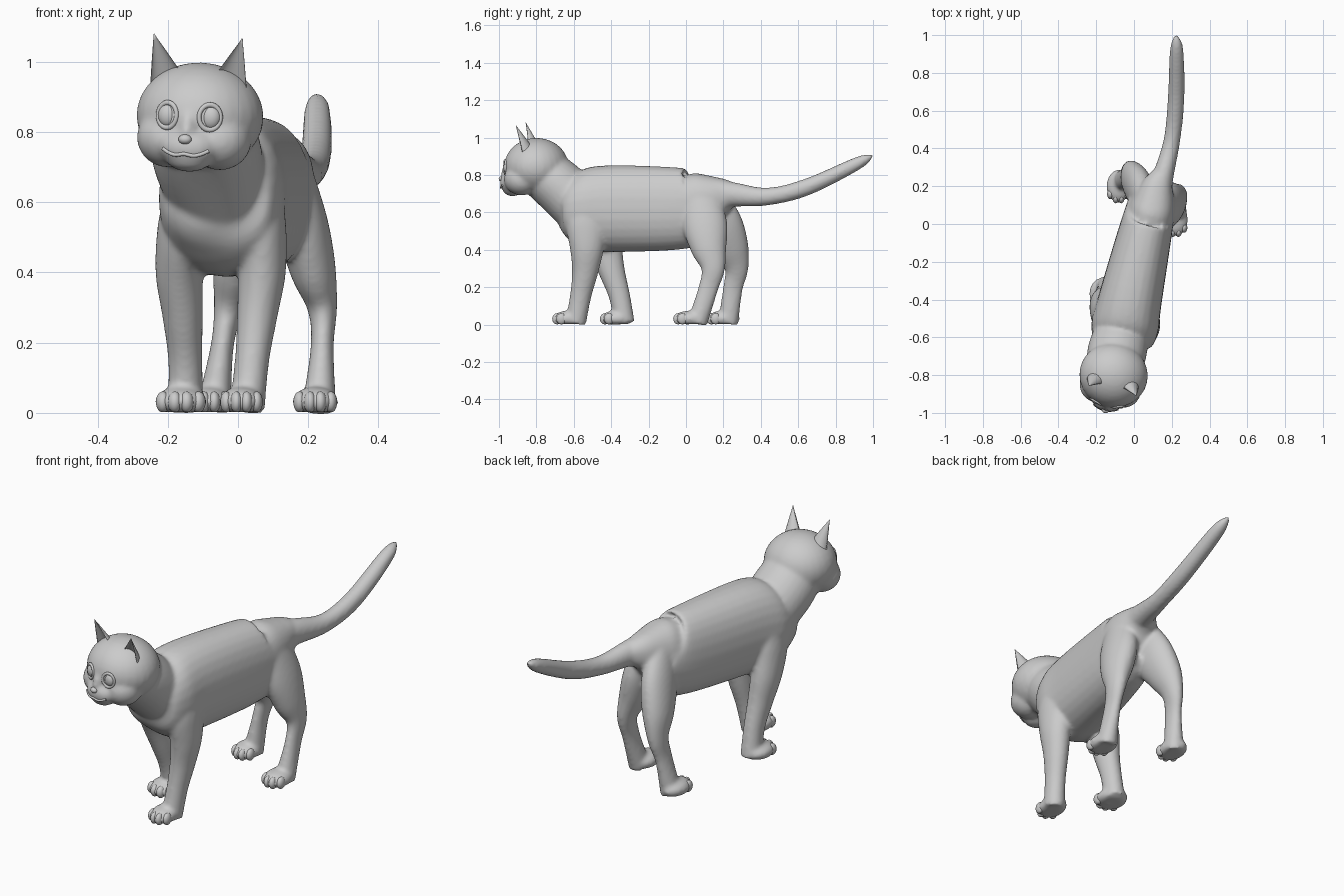
import bpy, bmesh, math
from mathutils import Vector, Matrix, Euler

if "Cube" in bpy.data.objects:
    bpy.data.objects.remove(bpy.data.objects["Cube"])


def finish(name, bm):
    bmesh.ops.recalc_face_normals(bm, faces=bm.faces[:])
    me = bpy.data.meshes.new(name)
    bm.to_mesh(me)
    bm.free()
    ob = bpy.data.objects.new(name, me)
    bpy.context.collection.objects.link(ob)
    for p in me.polygons:
        p.use_smooth = True
    return ob


def catmull(secs, steps=6):
    """Smoothly interpolate a list of (x, y, z, half_width, half_depth)."""
    out, n = [], len(secs)
    for i in range(n - 1):
        p = [secs[min(max(i + k, 0), n - 1)] for k in (-1, 0, 1, 2)]
        for s in range(steps):
            t = s / steps
            out.append([0.5 * (2 * b + (c - a) * t + (2 * a - 5 * b + 4 * c - d) * t * t
                               + (3 * b - a - 3 * c + d) * t ** 3) for a, b, c, d in zip(*p)])
    return out + [list(secs[-1])]


def bridge(bm, rings):
    """Skin a stack of rings and cap both ends."""
    n = len(rings[0])
    for r, s in zip(rings, rings[1:]):
        for k in range(n):
            bm.faces.new((r[k], r[(k + 1) % n], s[(k + 1) % n], s[k]))
    bm.faces.new(rings[0])
    bm.faces.new(rings[-1])


def loft(bm, secs, power=2.0, n=28):
    """Closed tube of (super)elliptical rings square to the path."""
    pts, rings = catmull(secs), []
    for i, (x, y, z, a, b) in enumerate(pts):
        c = Vector((x, y, z))
        t = (Vector(pts[min(i + 1, len(pts) - 1)][:3]) - Vector(pts[max(i - 1, 0)][:3])).normalized()
        side = (Vector((1, 0, 0)) - t * t.x).normalized()
        up = side.cross(t)
        ring = []
        for k in range(n):
            u = 2 * math.pi * k / n
            cu, su = math.cos(u), math.sin(u)
            ring.append(bm.verts.new(c + side * a * math.copysign(abs(cu) ** (2 / power), cu)
                                     + up * b * math.copysign(abs(su) ** (2 / power), su)))
        rings.append(ring)
    bridge(bm, rings)


def blob(bm, centre, radii, mat=Matrix(), floor=None):
    """Ellipsoid, optionally flattened at a floor height."""
    m = mat @ Matrix.Translation(centre) @ Matrix.Diagonal((*radii, 1))
    vs = bmesh.ops.create_uvsphere(bm, u_segments=28, v_segments=18, radius=1, matrix=m)["verts"]
    if floor is not None:
        for v in vs:
            v.co.z = max(v.co.z, floor)


def leg(bm, name, profile, path, foot, w):
    """Leg from a shared (z, width, depth) profile and its own (x, y) path, with paw and toes."""
    loft(bm, [(x, y, *p) for (x, y), p in zip(path, profile)])
    fx, fy = foot
    blob(bm, (fx, fy, .032), (w, .088, .043), floor=.002)
    toes = bmesh.new()
    for k in (-1.5, -.5, .5, 1.5):
        blob(toes, (fx + k * w * .45, fy - .066 + .011 * k * k, .031), (w * .27, .027, .03), floor=.002)
    finish(name + "_toes", toes)


HEAD = Matrix.Translation((-.108, -.80, .845)) @ Euler((0, math.radians(3), math.radians(-12))).to_matrix().to_4x4()
body = bmesh.new()

# torso, rump to chest
loft(body, [(.16, .28, .695, .045, .05), (.125, .2, .69, .085, .095), (.10, .1, .66, .12, .16),
            (.07, 0, .623, .138, .215), (-.02, -.4, .62, .168, .232),
            (-.05, -.55, .61, .178, .212), (-.07, -.64, .605, .145, .14), (-.07, -.685, .605, .06, .06)], 2.25)
# neck
loft(body, [(-.05, -.53, .60, .14, .15), (-.09, -.68, .74, .157, .145), (-.105, -.79, .83, .14, .135)])
# tail
loft(body, [(.12, .15, .70, .08, .08), (.155, .26, .695, .056, .065), (.20, .44, .685, .044, .047),
            (.222, .65, .737, .044, .045), (.226, .92, .864, .036, .034), (.222, 1.0, .907, .008, .007)])

# legs
FRONT = [(.60, .06, .10), (.52, .07, .11), (.40, .068, .09), (.28, .058, .07), (.15, .049, .057), (.008, .051, .056)]
HIND = [(.69, .06, .10), (.54, .073, .12), (.41, .066, .097), (.3, .043, .064), (.19, .033, .053), (.008, .05, .054)]
leg(body, "right_front", FRONT, [(.07, -.53), (.068, -.53), (.068, -.53), (.055, -.54), (.04, -.564), (.025, -.59)],
    (.01, -.625), .064)
leg(body, "left_front", FRONT, [(-.155, -.48), (-.16, -.47), (-.167, -.43), (-.158, -.395), (-.15, -.355), (-.15, -.33)],
    (-.163, -.37), .075)
leg(body, "right_hind", HIND, [(.15, .07), (.183, .10), (.213, .122), (.24, .145), (.24, .118), (.23, .06)],
    (.22, .022), .066)
leg(body, "left_hind", HIND, [(.06, .10), (.03, .18), (-.005, .24), (-.026, .27), (-.045, .25), (-.07, .225)],
    (-.082, .20), .064)

# head: skull, muzzle, chin, nose bridge, cheeks
blob(body, (0, 0, 0), (.182, .172, .153), HEAD)
blob(body, (0, -.142, -.088), (.082, .055, .056), HEAD)
blob(body, (0, -.130, -.117), (.068, .055, .042), HEAD)
blob(body, (0, -.152, -.045), (.026, .042, .065), HEAD)
for s in (-1, 1):
    blob(body, (s * .075, -.065, -.065), (.09, .095, .085), HEAD)

# fuse everything into one smooth skin
cat = finish("cat_body", body)
rm = cat.modifiers.new("fuse", "REMESH")
rm.mode = "VOXEL"
rm.voxel_size = .0095
rm.use_smooth_shade = True
sm = cat.modifiers.new("soften", "SMOOTH")
sm.factor = .5
sm.iterations = 9

# nose
nose = bmesh.new()
blob(nose, (0, -.191, -.066), (.019, .015, .014), HEAD)
finish("nose", nose)

for s, side in ((-1, "left"), (1, "right")):
    # ear: cupped crescent tapering to a tip
    bm = bmesh.new()
    base, tip = Vector((s * .096, -.045, .085)), Vector((s * .129, -.083, .228))
    wide, n, rings = Vector((s * .046, .008, -.036)), 24, []
    for i in range(10):
        t = i / 9
        r = max(1 - t, .02) ** .95
        ring = []
        for k in range(n):
            u = 2 * math.pi * k / n
            depth = abs(math.sin(u)) * (.055 if k <= n / 2 else .034)
            ring.append(bm.verts.new(HEAD @ (base.lerp(tip, t) + (wide * math.cos(u) + Vector((0, depth, 0))) * r)))
        rings.append(ring)
    bridge(bm, rings)
    finish(side + "_ear", bm)

    # eyeball
    bm = bmesh.new()
    blob(bm, (s * .062, -.146, 0), (.029, .022, .034), HEAD)
    finish(side + "_eye", bm)

    # eyelid rim
    bpy.ops.mesh.primitive_torus_add(major_segments=32, minor_segments=10, major_radius=.031, minor_radius=.0065)
    lid = bpy.context.object
    lid.name = side + "_eyelid"
    lid.matrix_world = (HEAD @ Matrix.Translation((s * .062, -.157, 0))
                        @ Euler((math.pi / 2, 0, s * math.radians(20))).to_matrix().to_4x4()
                        @ Matrix.Diagonal((1, 1.15, 1, 1)))
    bpy.ops.object.shade_smooth()

# mouth line, mirrored from one half
half = [(.066, -.172, -.096), (.05, -.182, -.106), (.025, -.19, -.116)]
line = [(-x, y, z) for x, y, z in half] + [(0, -.194, -.104)] + half[::-1]
cu = bpy.data.curves.new("mouth", "CURVE")
cu.dimensions = "3D"
cu.bevel_depth = .0055
cu.use_fill_caps = True
sp = cu.splines.new("NURBS")
sp.points.add(len(line) - 1)
for p, co in zip(sp.points, line):
    p.co = (*(HEAD @ Vector(co)), 1)
sp.use_endpoint_u = True
bpy.context.collection.objects.link(bpy.data.objects.new("mouth", cu))
